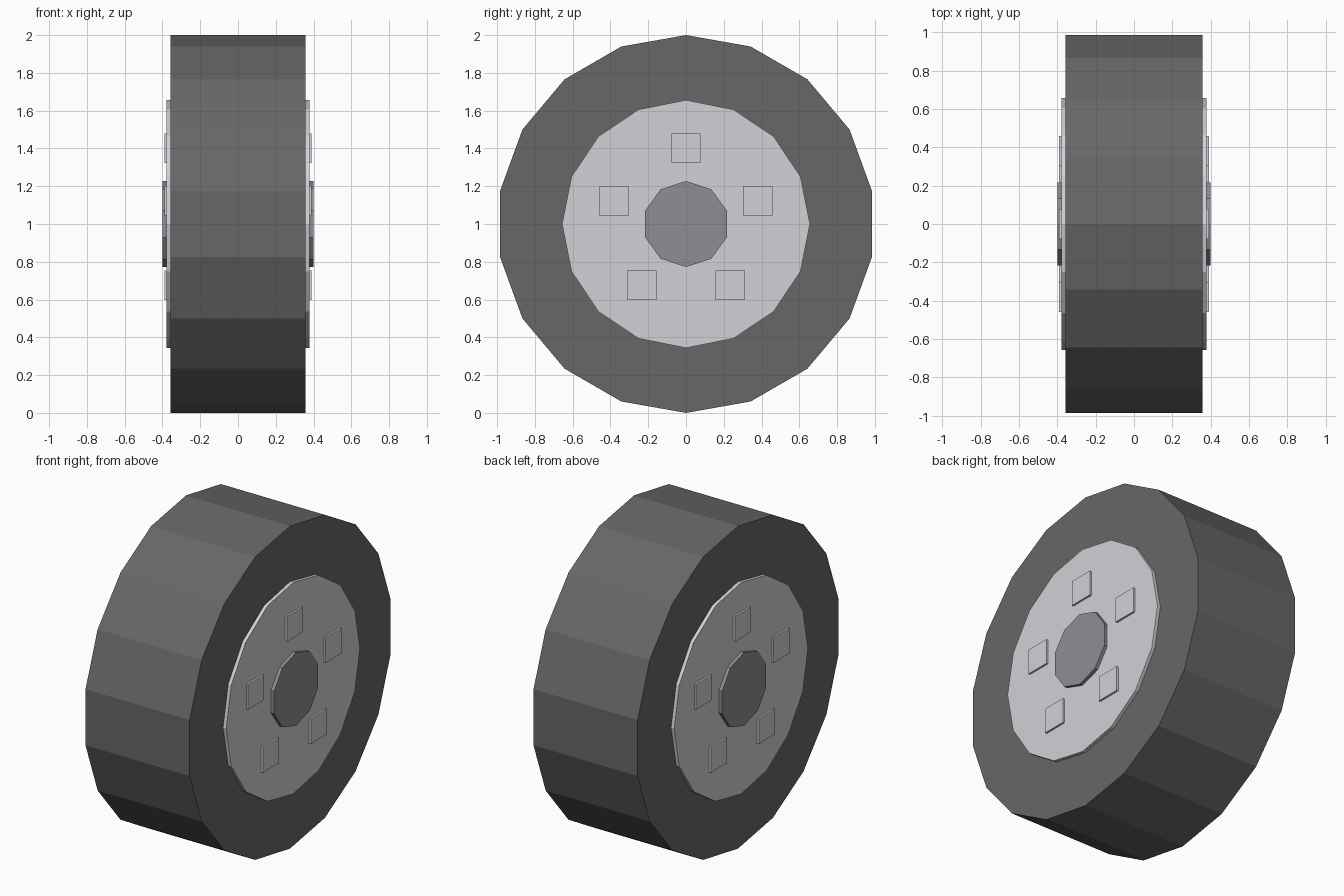
import bpy
import bmesh
from math import cos, sin, tau
from mathutils import Matrix, Vector

cube = bpy.data.objects.get("Cube")
if cube:
    bpy.data.objects.remove(cube, do_unlink=True)

CENTRE = Vector((0, 0, 1))


def make_material(name, colour):
    mat = bpy.data.materials.new(name)
    mat.use_nodes = True
    mat.diffuse_color = (*colour, 1)
    mat.node_tree.nodes["Principled BSDF"].inputs["Base Color"].default_value = (*colour, 1)
    return mat


def add_object(name, bm, mat):
    mesh = bpy.data.meshes.new(name)
    bmesh.ops.recalc_face_normals(bm, faces=bm.faces)
    bm.to_mesh(mesh)
    bm.free()
    mesh.materials.append(mat)
    obj = bpy.data.objects.new(name, mesh)
    bpy.context.collection.objects.link(obj)
    return obj


def disc(name, sides, radius, x_min, x_max, mat):
    """Flat-sided cylinder along x with one corner pointing straight up."""
    bm = bmesh.new()
    ring = [bm.verts.new(CENTRE + Vector((x_min, radius * sin(tau * i / sides),
                                          radius * cos(tau * i / sides))))
            for i in range(sides)]
    cap = bm.faces.new(ring)
    extruded = bmesh.ops.extrude_face_region(bm, geom=[cap], use_keep_orig=True)
    moved = [v for v in extruded["geom"] if isinstance(v, bmesh.types.BMVert)]
    bmesh.ops.translate(bm, verts=moved, vec=(x_max - x_min, 0, 0))
    return add_object(name, bm, mat)


def block(name, centre, size, mat):
    bm = bmesh.new()
    bmesh.ops.create_cube(bm, size=1, matrix=Matrix.Translation(centre)
                          @ Matrix.Diagonal((*size, 1)))
    return add_object(name, bm, mat)


rubber = make_material("dark rubber", (0.135, 0.135, 0.138))
metal = make_material("light metal", (0.64, 0.645, 0.68))
hub_grey = make_material("hub grey", (0.27, 0.273, 0.29))

# Tyre
TYRE_X, RIM_X, LUG_X, HUB_X = 0.357, 0.378, 0.39, 0.399
disc("tyre", 18, 1.0, -TYRE_X, TYRE_X, rubber)

# Rim, hub cap and five upright square lugs on each side
for side, sign in (("left", 1), ("right", -1)):
    def span(outer, inner):
        return sorted((sign * inner, sign * outer))

    disc(f"{side}_rim", 16, 0.656, *span(RIM_X, TYRE_X), metal)
    disc(f"{side}_hub_cap", 10, 0.2275, *span(HUB_X, RIM_X), hub_grey)
    for i in range(5):
        angle = tau * i / 5
        lug_centre = CENTRE + Vector((sign * (RIM_X + LUG_X) / 2,
                                      0.4 * sin(angle), 0.4 * cos(angle)))
        block(f"{side}_lug_{i + 1}", lug_centre,
              (LUG_X - RIM_X, 0.156, 0.156), metal)
